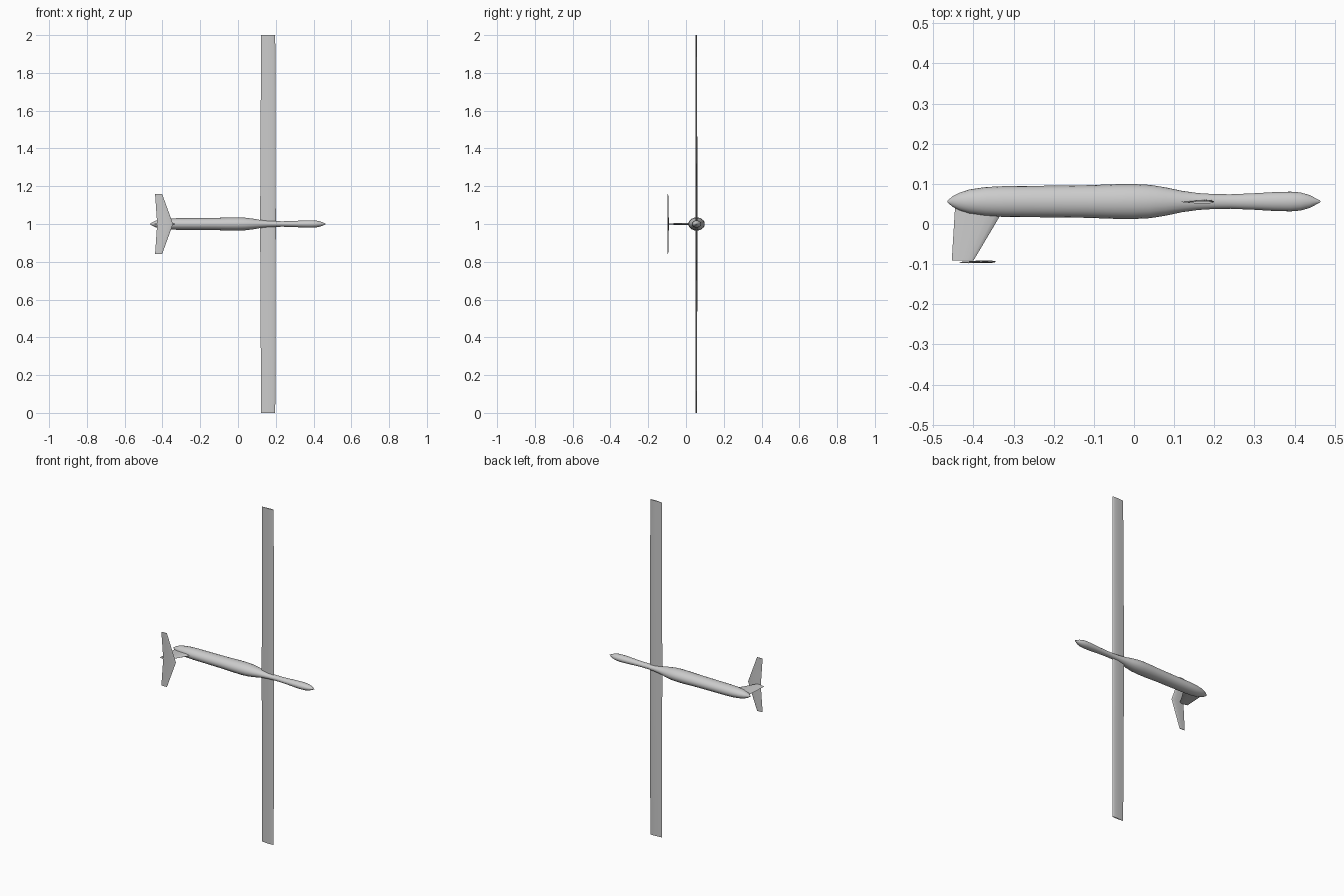
import bpy, bmesh, math

if "Cube" in bpy.data.objects:
    bpy.data.objects.remove(bpy.data.objects["Cube"])

CY, CZ = 0.056, 1.0  # fuselage axis


def loft(name, rings, angle=35):
    """Skin closed rings of points and cap both ends."""
    bm = bmesh.new()
    loops = [[bm.verts.new(p) for p in ring] for ring in rings]
    n = len(loops[0])
    for a, b in zip(loops, loops[1:]):
        for i in range(n):
            bm.faces.new((a[i], a[(i + 1) % n], b[(i + 1) % n], b[i]))
    bm.faces.new(loops[0])
    bm.faces.new(loops[-1])
    bmesh.ops.recalc_face_normals(bm, faces=bm.faces)
    me = bpy.data.meshes.new(name)
    bm.to_mesh(me)
    bm.free()
    ob = bpy.data.objects.new(name, me)
    bpy.context.collection.objects.link(ob)
    bpy.ops.object.select_all(action='DESELECT')
    ob.select_set(True)
    bpy.context.view_layer.objects.active = ob
    bpy.ops.object.shade_smooth_by_angle(angle=math.radians(angle))
    return ob


# unit airfoil: chord fraction from trailing edge (0) to leading edge (1), half thickness
HALF = [(0.2, 0.35), (0.45, 0.8), (0.7, 1.0), (0.88, 0.8), (0.97, 0.4)]
FOIL = [(0, 0)] + HALF + [(1, 0)] + [(t, -h) for t, h in reversed(HALF)]


def foil(x_te, x_le, half_thick):
    return [(x_te + (x_le - x_te) * t, h * half_thick) for t, h in FOIL]


# Fuselage: oval body, slimmer across than it is deep
profile = [(-0.465, 0.002), (-0.452, 0.013), (-0.435, 0.022), (-0.41, 0.030),
           (-0.37, 0.036), (-0.32, 0.0385), (-0.25, 0.039), (-0.12, 0.0405),
           (-0.05, 0.043), (0.0, 0.0435), (0.04, 0.0415), (0.08, 0.035),
           (0.12, 0.0265), (0.16, 0.021), (0.2, 0.0185), (0.24, 0.018),
           (0.3, 0.0205), (0.35, 0.0235), (0.39, 0.0245), (0.415, 0.0225),
           (0.438, 0.016), (0.462, 0.003), (0.465, 0.001)]
SIDES = 20
loft("fuselage", [[(x, CY + r * math.cos(2 * math.pi * i / SIDES),
                    CZ + 0.8 * r * math.sin(2 * math.pi * i / SIDES))
                   for i in range(SIDES)] for x, r in profile], 45)


# Spanwise surfaces, mirrored about the fuselage axis
def span_surface(name, stations):
    full = [(-s, *rest) for s, *rest in reversed(stations) if s > 0] + stations
    return loft(name, [[(x, y0 + h, CZ + s) for x, h in foil(te, le, th)]
                       for s, te, le, th, y0 in full])


span_surface("main_wing", [(0, 0.117, 0.2, 0.0048, 0.056),
                           (0.56, 0.12, 0.199, 0.0043, 0.055),
                           (1.0, 0.122, 0.197, 0.0035, 0.054)])
span_surface("tailplane", [(0, -0.428, -0.344, 0.0035, -0.094),
                           (0.16, -0.439, -0.402, 0.0018, -0.096)])

# Fin joining the body to the tailplane
loft("tail_fin", [[(x, y, CZ + h) for x, h in foil(te, le, th)]
                  for y, te, le, th in [(0.04, -0.446, -0.322, 0.006),
                                        (-0.091, -0.454, -0.4, 0.0035)]])
